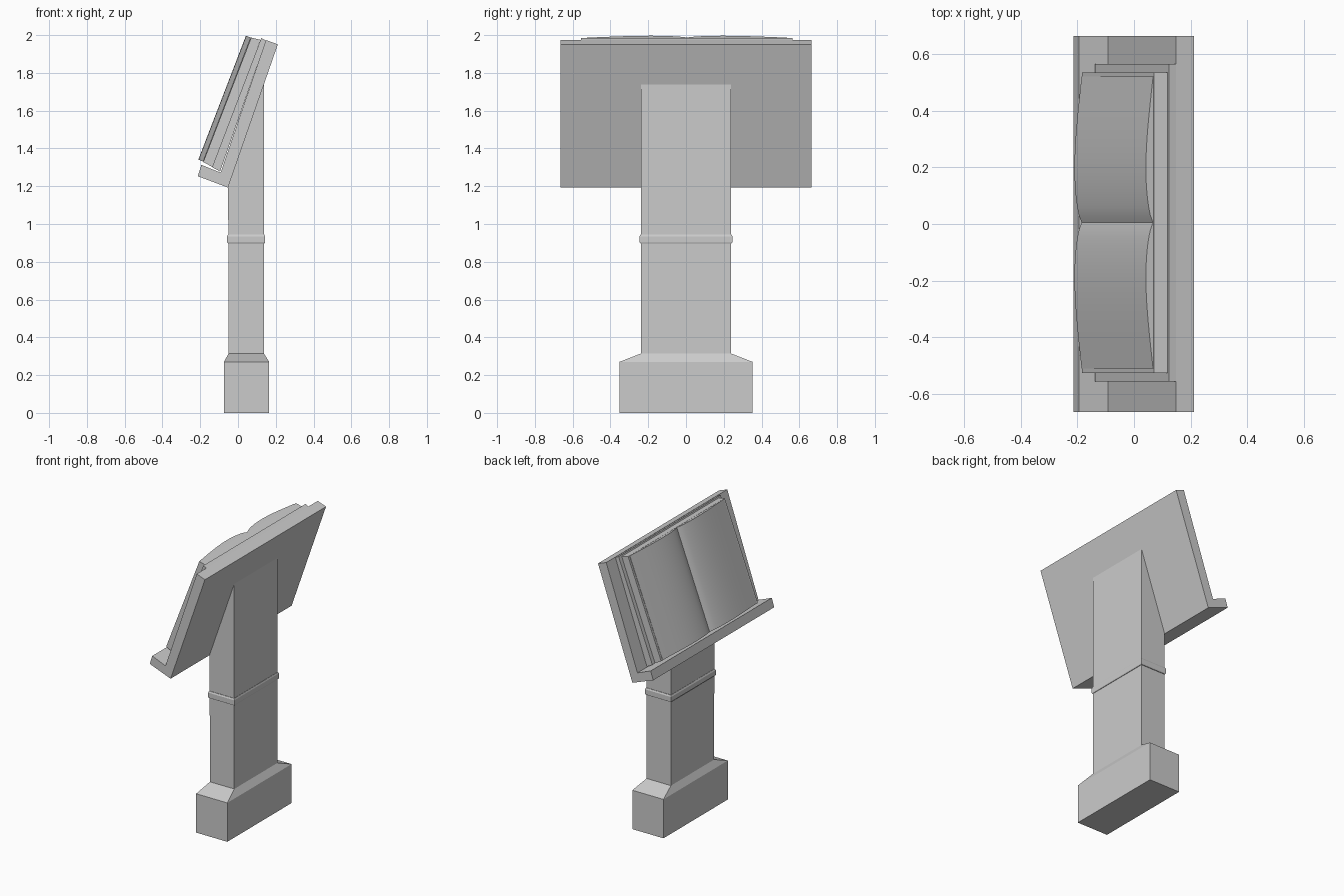
import bpy, bmesh, math

if "Cube" in bpy.data.objects:
    bpy.data.objects.remove(bpy.data.objects["Cube"])


def loft(name, rings):
    """Closed solid skinned through rings of equal point count, capped at both ends."""
    bm = bmesh.new()
    loops = [[bm.verts.new(p) for p in ring] for ring in rings]
    n = len(loops[0])
    for a, b in zip(loops, loops[1:]):
        for i in range(n):
            j = (i + 1) % n
            bm.faces.new((a[i], a[j], b[j], b[i]))
    bm.faces.new(loops[0])
    bm.faces.new(loops[-1])
    bmesh.ops.recalc_face_normals(bm, faces=bm.faces[:])
    mesh = bpy.data.meshes.new(name)
    bm.to_mesh(mesh)
    bm.free()
    obj = bpy.data.objects.new(name, mesh)
    bpy.context.collection.objects.link(obj)
    return obj


def prism(name, profile, half_width, shift=0.0):
    """Side profile (x, z) stretched along y."""
    return loft(name, [[(x, y + shift, z) for x, z in profile]
                       for y in (-half_width, half_width)])


def stack(name, levels):
    """Rectangular tower: each level is (z, x_min, x_max, half_y)."""
    return loft(name, [[(a, -h, z), (b, -h, z), (b, h, z), (a, h, z)]
                       for z, a, b, h in levels])


# Foot with sloped shoulder
stack("foot", [(0, -0.074, 0.165, 0.353), (0.27, -0.074, 0.165, 0.353),
               (0.315, -0.05, 0.137, 0.237)])

# Column, cut at a slant to sit just inside the board
prism("column", [(-0.05, 0.31), (0.137, 0.31), (0.137, 1.75), (0.125, 1.76),
                 (-0.06, 1.23), (-0.052, 1.19)], 0.237)

# Collar band around the column
stack("collar", [(0.897, -0.053, 0.14, 0.241), (0.903, -0.058, 0.143, 0.245),
                 (0.935, -0.058, 0.143, 0.245), (0.945, -0.053, 0.139, 0.24)])

# Sloped reading board with bottom lip
prism("reading_board", [(-0.053, 1.193), (0.211, 1.951), (0.148, 1.974),
                        (-0.092, 1.272), (-0.194, 1.313), (-0.213, 1.253)], 0.664)

# Open book: cover and page block
prism("book_cover", [(-0.095, 1.278), (0.148, 1.972), (0.123, 1.984),
                     (-0.137, 1.301)], 0.56, 0.004)
prism("page_block", [(-0.13, 1.299), (0.119, 1.975), (0.07, 1.987),
                     (-0.184, 1.328)], 0.53, 0.005)

# Two bulging pages meeting in the gutter
normal = (-0.935, 0.355)
bottom, top = (-0.182, 1.33), (0.07, 1.986)
rings = []
for i in range(-20, 21):
    t = abs(i) / 20
    h = 0.003 + 0.027 * math.sin(math.pi * t ** 0.7)
    y = 0.515 * i / 20 + 0.005
    rings.append([(p[0] + normal[0] * d, y, p[1] + normal[1] * d)
                  for p, d in ((bottom, -0.004), (top, -0.004), (top, h), (bottom, h))])
pages = loft("open_pages", rings)
bpy.context.view_layer.objects.active = pages
pages.select_set(True)
bpy.ops.object.shade_smooth_by_angle(angle=math.radians(25))
